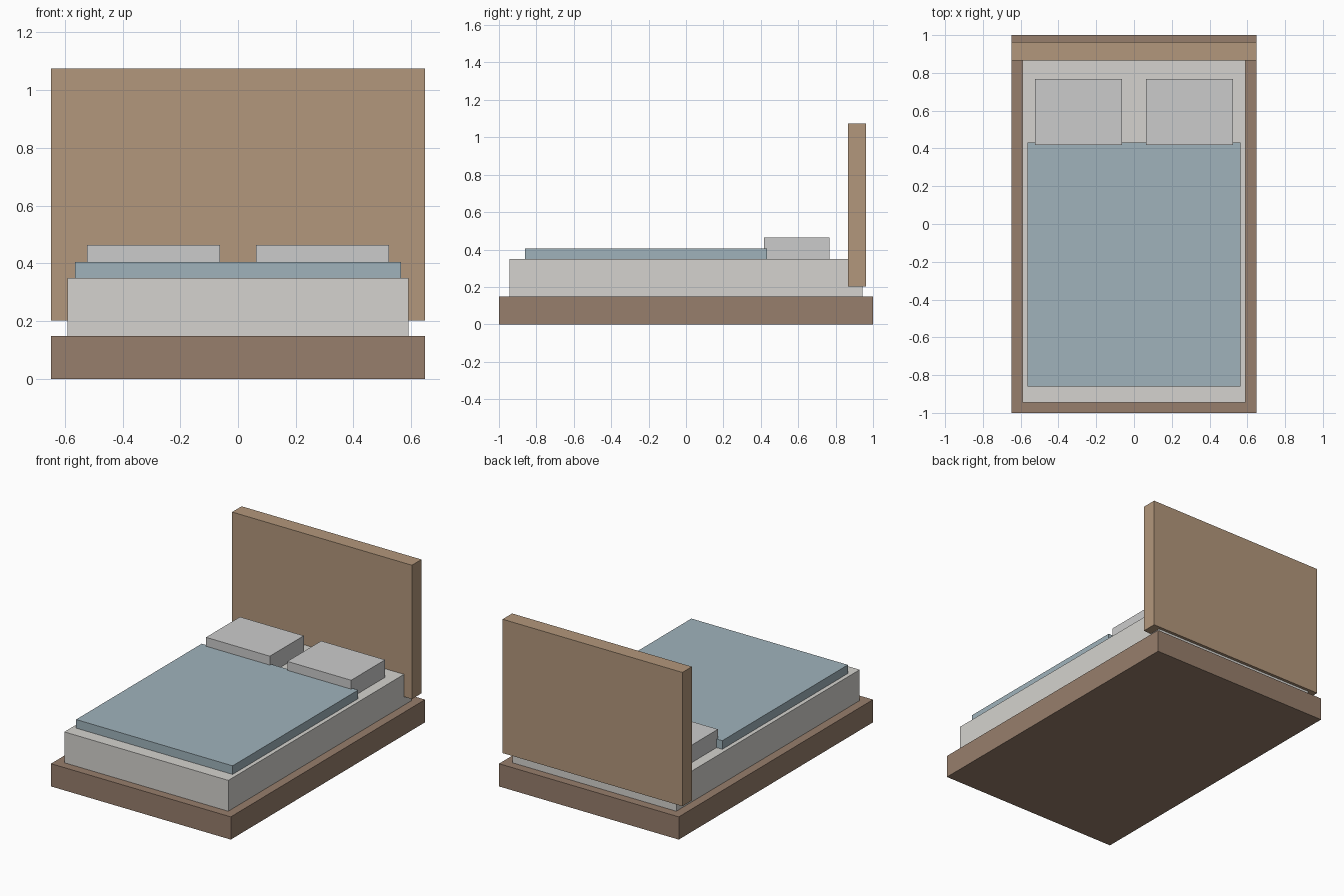
import bpy

if "Cube" in bpy.data.objects:
    bpy.data.objects.remove(bpy.data.objects["Cube"])


def material(name, rgb):
    mat = bpy.data.materials.new(name)
    mat.diffuse_color = (*rgb, 1.0)
    mat.use_nodes = True
    mat.node_tree.nodes["Principled BSDF"].inputs["Base Color"].default_value = mat.diffuse_color
    return mat


def box(name, x, y, z, mat):
    """Box spanning the (min, max) ranges on each axis."""
    bpy.ops.mesh.primitive_cube_add(
        size=1, location=[(a + b) / 2 for a, b in (x, y, z)])
    obj = bpy.context.object
    obj.name = name
    obj.scale = [b - a for a, b in (x, y, z)]
    bpy.ops.object.transform_apply(location=False, rotation=False, scale=True)
    obj.data.materials.append(mat)
    return obj


dark_wood = material("dark_wood", (0.31, 0.21, 0.15))
light_wood = material("light_wood", (0.45, 0.31, 0.20))
linen = material("linen", (0.66, 0.65, 0.62))
pillow_cloth = material("pillow_cloth", (0.70, 0.69, 0.67))
blue_cloth = material("blue_cloth", (0.35, 0.45, 0.50))

# Bed base and headboard
box("bed_base", (-0.648, 0.648), (-1, 1), (0, 0.148), dark_wood)
box("headboard", (-0.648, 0.648), (0.865, 0.963), (0.203, 1.075), light_wood)

# Mattress and blanket
box("mattress", (-0.591, 0.591), (-0.944, 0.944), (0.148, 0.349), linen)
box("blanket", (-0.564, 0.564), (-0.861, 0.432), (0.349, 0.405), blue_cloth)

# Pair of pillows, overlapping the blanket edge
for name, cx in (("pillow_left", -0.293), ("pillow_right", 0.293)):
    box(name, (cx - 0.23, cx + 0.23), (0.418, 0.767), (0.349, 0.463), pillow_cloth)
